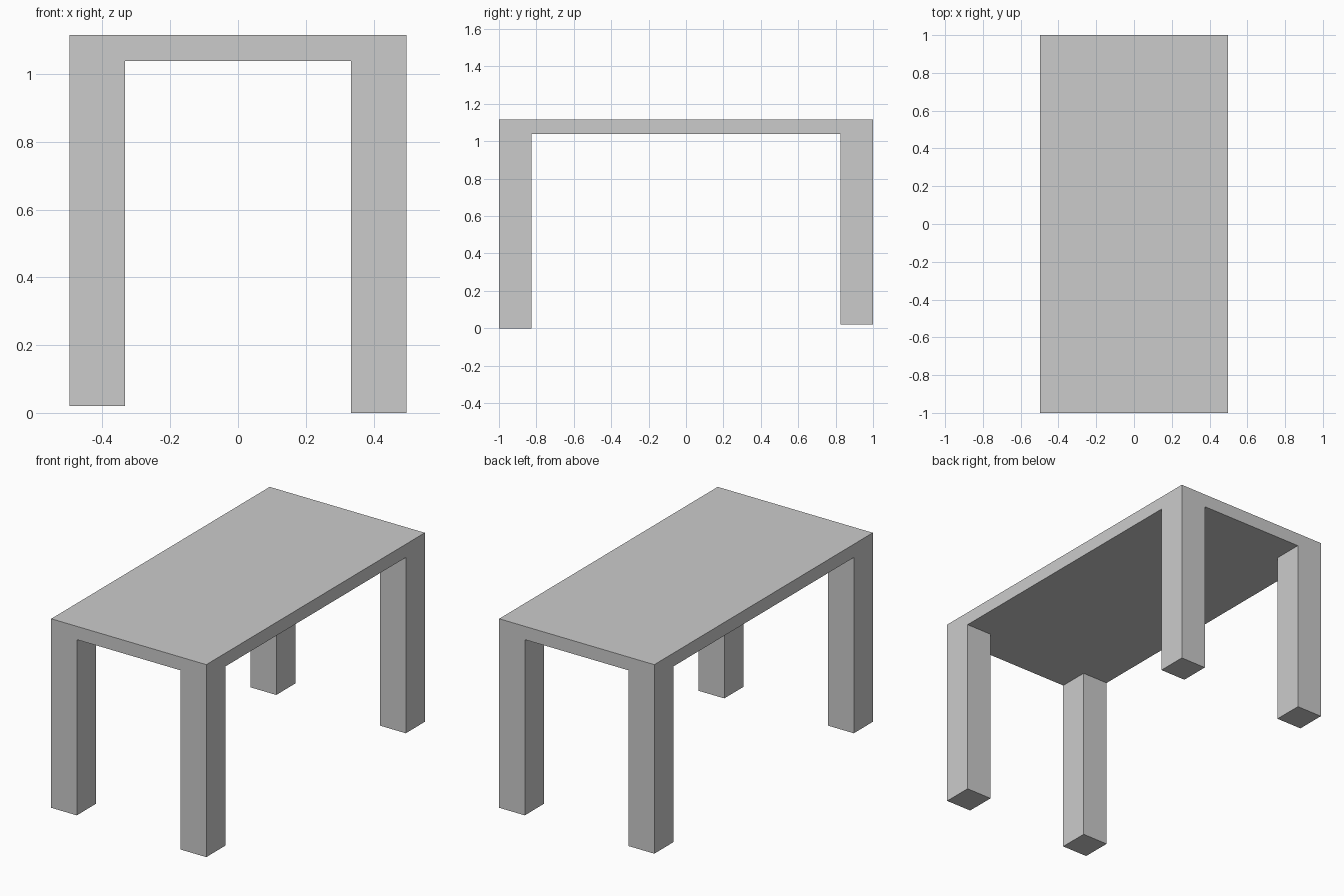
import bpy

if "Cube" in bpy.data.objects:
    bpy.data.objects.remove(bpy.data.objects["Cube"])

HALF_X, HALF_Y = 0.497, 1.0      # table half size
TOP_Z, UNDER_Z = 1.115, 1.038    # slab top and underside
LEG_X, LEG_Y = 0.164, 0.174      # leg thickness


def box(name, lo, hi):
    bpy.ops.mesh.primitive_cube_add(size=1, location=[(a + b) / 2 for a, b in zip(lo, hi)])
    ob = bpy.context.object
    ob.name = name
    ob.scale = [b - a for a, b in zip(lo, hi)]
    bpy.ops.object.transform_apply(location=False, rotation=False, scale=True)
    return ob


# Table top slab
box("table_top", (-HALF_X, -HALF_Y, UNDER_Z), (HALF_X, HALF_Y, TOP_Z))

# Corner legs, flush with the slab edges; the front right one is slightly longer
for x_name, sx in (("left", -1), ("right", 1)):
    for y_name, sy in (("front", -1), ("back", 1)):
        xs = sorted((sx * HALF_X, sx * (HALF_X - LEG_X)))
        ys = sorted((sy * HALF_Y, sy * (HALF_Y - LEG_Y)))
        foot = 0.0 if (sx, sy) == (1, -1) else 0.02
        box(f"{y_name}_{x_name}_leg", (xs[0], ys[0], foot), (xs[1], ys[1], UNDER_Z))
